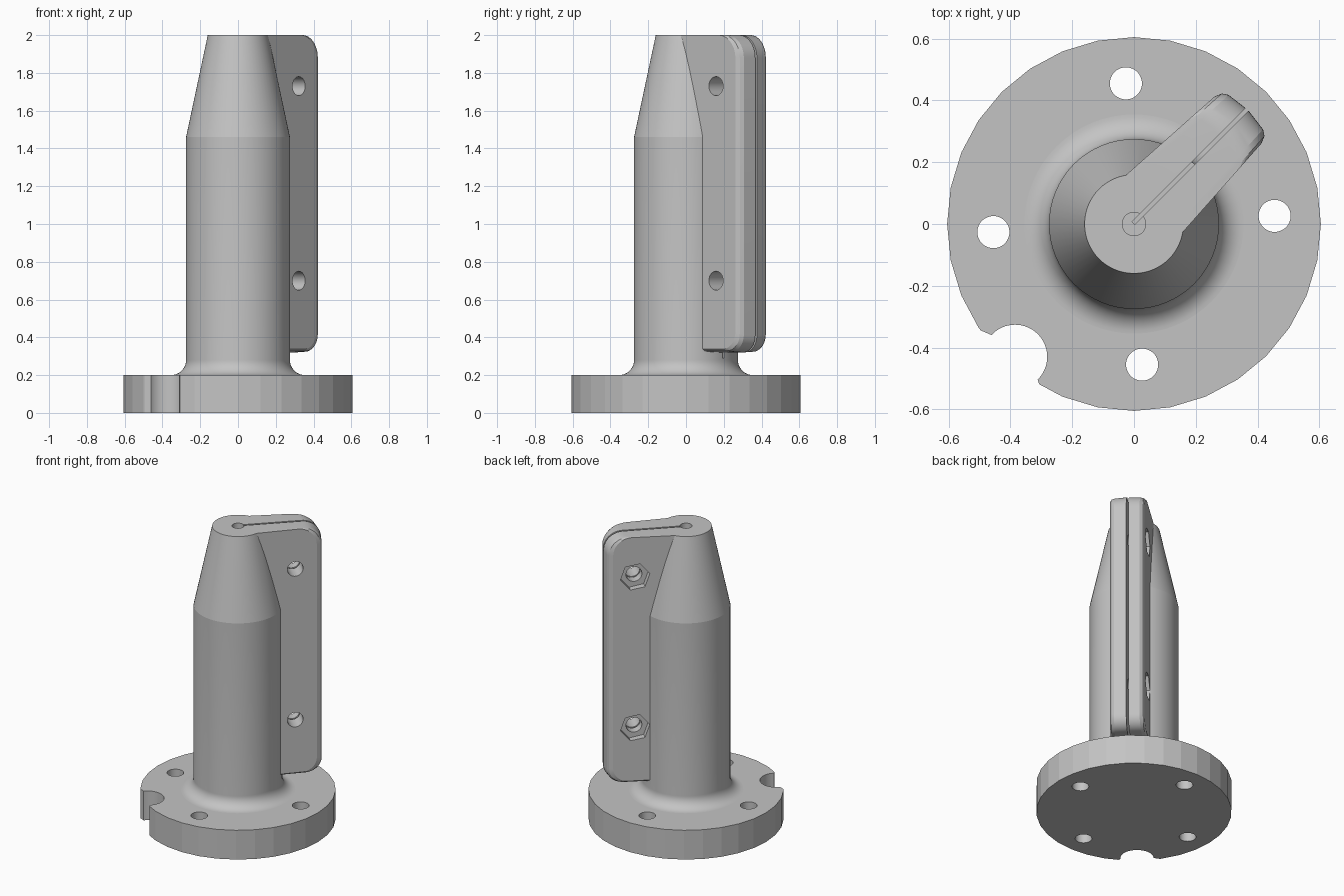
import bpy, bmesh, math
from mathutils import Matrix

if "Cube" in bpy.data.objects:
    bpy.data.objects.remove(bpy.data.objects["Cube"])

grey = bpy.data.materials.new("light_grey")
grey.use_nodes = True
GREY = (0.55, 0.55, 0.55, 1)
grey.diffuse_color = GREY
grey.node_tree.nodes["Principled BSDF"].inputs["Base Color"].default_value = GREY


def loft(name, rings, turn=0.0):
    """Closed solid through rings of equal point count, capped at both ends."""
    bm = bmesh.new()
    loops = [[bm.verts.new(p) for p in ring] for ring in rings]
    n = len(loops[0])
    for a, b in zip(loops, loops[1:]):
        for i in range(n):
            j = (i + 1) % n
            bm.faces.new((a[i], a[j], b[j], b[i]))
    bm.faces.new(loops[0][::-1])
    bm.faces.new(loops[-1])
    bmesh.ops.recalc_face_normals(bm, faces=bm.faces)
    bm.transform(Matrix.Rotation(turn, 4, 'Z'))
    mesh = bpy.data.meshes.new(name)
    bm.to_mesh(mesh)
    bm.free()
    mesh.materials.append(grey)
    ob = bpy.data.objects.new(name, mesh)
    bpy.context.collection.objects.link(ob)
    return ob


def circle(r, n, cx=0.0, cy=0.0, start=0.0):
    return [(cx + r * math.cos(start + math.tau * i / n),
             cy + r * math.sin(start + math.tau * i / n)) for i in range(n)]


def upright(name, pts, z0, z1, turn=0.0):
    return loft(name, [[(x, y, z) for x, y in pts] for z in (z0, z1)], turn)


def crosswise(name, pts, y0, y1, turn):
    return loft(name, [[(x, y, z) for x, z in pts] for y in (y0, y1)], turn)


def combine(ob, other, operation='DIFFERENCE'):
    mod = ob.modifiers.new("cut", 'BOOLEAN')
    mod.operation = operation
    mod.solver = 'EXACT'
    mod.object = other
    bpy.context.view_layer.objects.active = ob
    bpy.ops.object.modifier_apply(modifier=mod.name)
    bpy.data.objects.remove(other)


def smooth(ob):
    bpy.ops.object.select_all(action='DESELECT')
    ob.select_set(True)
    bpy.context.view_layer.objects.active = ob
    bpy.ops.object.shade_smooth_by_angle(angle=math.radians(10))


# Base flange: faceted disc with four bolt holes and an open rim notch
base = upright("base_flange", circle(0.605, 32, start=math.pi / 2), 0, 0.2)
for k in range(4):
    a = math.radians(3.3 + 90 * k)
    hole = circle(0.052, 48, 0.456 * math.cos(a), 0.456 * math.sin(a))
    combine(base, upright("bolt_hole_cutter", hole, -0.1, 0.4))
combine(base, upright("notch_cutter", circle(0.104, 60, -0.385, -0.43), -0.1, 0.4))
mouth = [(-0.46, -0.36), (-0.53, -0.33), (-0.62, -0.5), (-0.45, -0.6),
         (-0.3, -0.54), (-0.312, -0.504)]
combine(base, upright("notch_mouth_cutter", mouth, -0.1, 0.4))
smooth(base)

# Post: round column with a flared foot and a tapered top
profile = [(0.355, 0.19)]
for i in range(13):
    a = math.pi / 2 * i / 12
    profile.append((0.355 - 0.08 * math.sin(a), 0.28 - 0.08 * math.cos(a)))
profile += [(0.275, 1.46), (0.16, 2.0)]
post = loft("clamp_post", [[(x, y, z) for x, y in circle(r, 64)] for r, z in profile])

# Clamp fin: rounded plate pointing diagonally, tapering in thickness outward
TURN = math.pi / 4


def half_width(x):
    return 0.136 - 0.06 * x


def fin_outline(inset):
    """Side outline of the fin, pulled in at its outer end and underside."""
    out, low = 0.522 - inset, 0.32 + inset * 0.4
    pts = [(0.0, 2.0), (0.0, low)]
    for cx, cz, r, start in ((out - 0.09, low + 0.09, 0.09, -math.pi / 2),
                             (out - 0.12, 1.88, 0.12, 0.0)):
        for i in range(13):
            a = start + math.pi / 2 * i / 12
            pts.append((cx + r * math.cos(a), cz + r * math.sin(a)))
    return pts


layers = [(-1, 0.045), (-0.92, 0.022), (-0.75, 0.01), (0, 0),
          (0.75, 0.01), (0.92, 0.022), (1, 0.045)]
fin = loft("clamp_fin", [[(x, t * half_width(x), z) for x, z in fin_outline(d)]
                         for t, d in layers], TURN)
combine(post, fin, 'UNION')

# Centre bore and the slot that splits the fin into two jaws
combine(post, upright("bore_cutter", circle(0.038, 48), 0.3, 2.2))
slot = [(0.0, -0.003), (0.7, -0.003), (0.7, 0.01), (0.0, 0.01)]
combine(post, upright("slot_cutter", slot, 0.29, 2.2, TURN))

# Clamp bolt holes, with a hexagonal nut pocket on one side
for z in (0.70, 1.73):
    combine(post, crosswise("clamp_hole_cutter", circle(0.05, 48, 0.34, z), -0.3, 0.3, TURN))
    pocket = circle(0.093, 6, 0.34, z, math.radians(-11))
    combine(post, crosswise("nut_pocket_cutter", pocket, 0.072, 0.3, TURN))
smooth(post)
